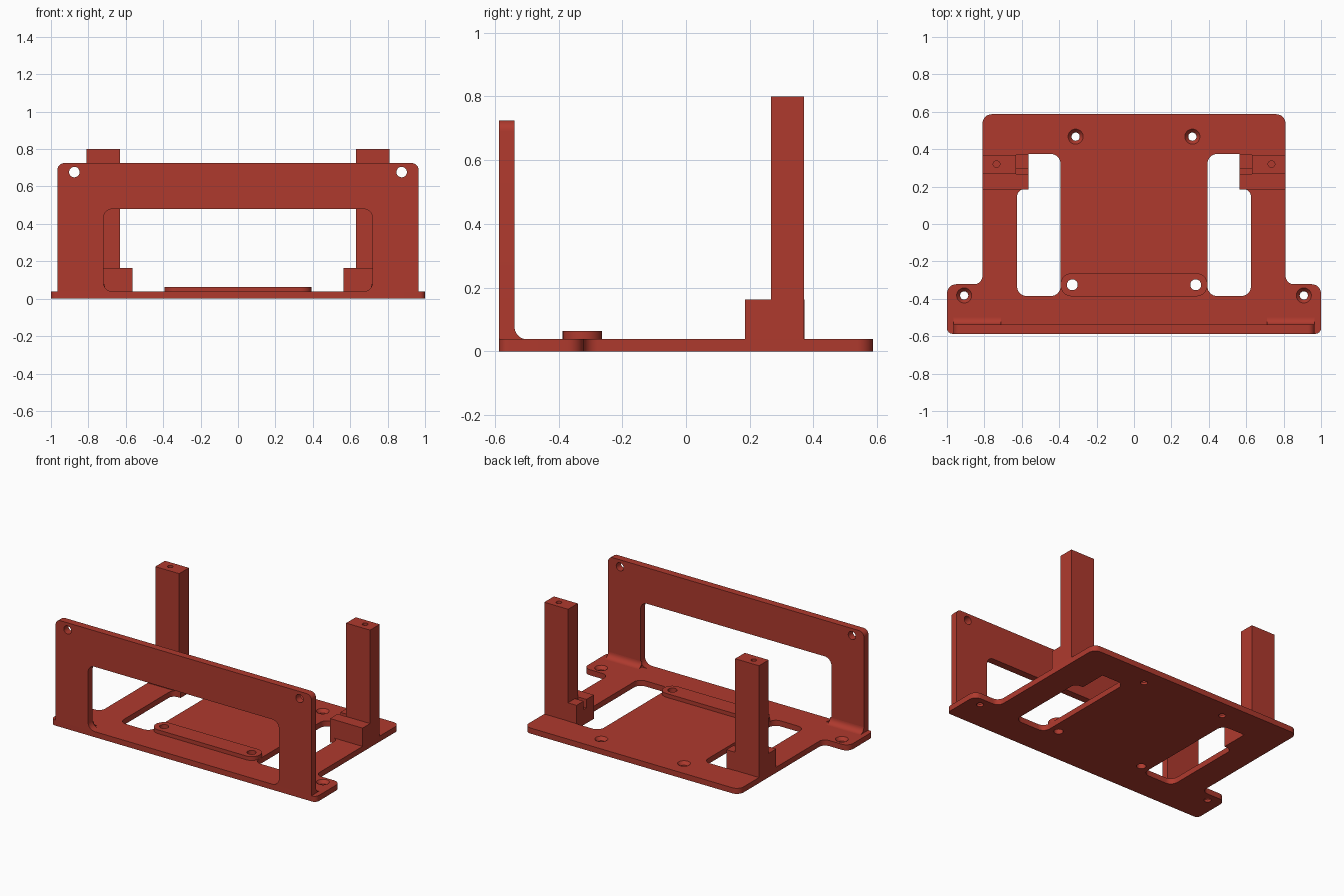
import bpy, bmesh, math
from mathutils import Vector

if "Cube" in bpy.data.objects:
    bpy.data.objects.remove(bpy.data.objects["Cube"])

RED = bpy.data.materials.new("brick_red")
RED.diffuse_color = (0.43, 0.042, 0.027, 1)
RED.use_nodes = True
RED.node_tree.nodes["Principled BSDF"].inputs["Base Color"].default_value = RED.diffuse_color


def rounded(points, steps=8):
    """Outline from (x, y, radius) corners, each corner replaced by an arc."""
    out = []
    for i, (x, y, r) in enumerate(points):
        p = Vector((x, y))
        a = (Vector(points[i - 1][:2]) - p).normalized()
        b = (Vector(points[(i + 1) % len(points)][:2]) - p).normalized()
        if r == 0:
            arc = [p]
        else:  # all rounded corners are right angles
            c = p + (a + b) * r
            arc = [c - b * r * math.cos(t) - a * r * math.sin(t)
                   for t in (math.pi / 2 * k / steps for k in range(steps + 1))]
        out += [q for q in arc if not out or (q - out[-1]).length > 1e-5]
    return out


def box2d(x0, x1, y0, y1, r=0):
    return rounded([(x0, y0, r), (x1, y0, r), (x1, y1, r), (x0, y1, r)])


def circle(x, y, r, n=32):
    return [Vector((x + r * math.cos(2 * math.pi * i / n),
                    y + r * math.sin(2 * math.pi * i / n))) for i in range(n)]


def prism(name, outline, lo, hi, axis="Z", top=None):
    """Extrude an outline along an axis; `top` gives a different end outline."""
    def place(p, d):
        return {"Z": (p.x, p.y, d), "Y": (p.x, d, p.y), "X": (d, p.x, p.y)}[axis]
    bm = bmesh.new()
    a = [bm.verts.new(place(p, lo)) for p in outline]
    b = [bm.verts.new(place(p, hi)) for p in (top or outline)]
    bm.faces.new(a)
    bm.faces.new(b)
    for i in range(len(a)):
        j = (i + 1) % len(a)
        bm.faces.new((a[i], a[j], b[j], b[i]))
    bmesh.ops.recalc_face_normals(bm, faces=bm.faces)
    me = bpy.data.meshes.new(name)
    bm.to_mesh(me)
    bm.free()
    me.materials.append(RED)
    ob = bpy.data.objects.new(name, me)
    bpy.context.collection.objects.link(ob)
    return ob


def cut(ob, cutters):
    for c in cutters:
        c.hide_render = True
        m = ob.modifiers.new("cut", "BOOLEAN")
        m.operation, m.solver, m.object = "DIFFERENCE", "EXACT", c
    dg = bpy.context.evaluated_depsgraph_get()
    me = bpy.data.meshes.new_from_object(ob.evaluated_get(dg))
    ob.modifiers.clear()
    ob.data = me
    for c in cutters:
        bpy.data.objects.remove(c)


T, Y = 0.038, 0.587      # plate thickness, half depth

# Base plate with wide front ears
half = [(1, -Y, 0.03), (1, -0.322, 0.05), (0.81, -0.322, 0.045), (0.81, Y, 0.05)]
plate = prism("base_plate", rounded(half + [(-x, y, r) for x, y, r in reversed(half)]), 0, T)
holes = []
for s in (-1, 1):
    window = [(0.393, -0.385, 0.05), (0.625, -0.385, 0.05), (0.625, 0.187, 0.04),
              (0.565, 0.187, 0), (0.565, 0.374, 0), (0.393, 0.374, 0.05)]
    holes.append(prism("window_cutter", rounded([(s * x, y, r) for x, y, r in window]), -0.1, 0.1))
    holes.append(prism("bar_hole_cutter", circle(s * 0.33, -0.325, 0.029), -0.1, 0.1))
    # Countersunk screw holes
    for x, y in ((0.312, 0.467), (0.908, -0.382)):
        holes.append(prism("screw_cutter", circle(s * x, y, 0.022), -0.1, 0.1))
        holes.append(prism("sink_cutter", circle(s * x, y, 0.022), 0.016, T + 0.002,
                           top=circle(s * x, y, 0.042)))
cut(plate, holes)

# Raised bar behind the front opening
bar = prism("raised_bar", box2d(-0.393, 0.393, -0.387, -0.263, 0.06), T, 0.064)
cut(bar, [prism("bar_hole_cutter", circle(s * 0.33, -0.325, 0.029), -0.1, 0.2) for s in (-1, 1)])

# Front wall: a frame standing on the plate
side = [(0.67, T, 0), (0.965, T, 0), (0.965, 0.725, 0.035)]
inner = [(-0.67, T, 0), (-0.72, T, 0.05), (-0.72, 0.48, 0.05),
         (0.72, 0.48, 0.05), (0.72, T, 0.05)]
frame = side + [(-x, z, r) for x, z, r in reversed(side[1:])] + inner
wall = prism("front_wall", rounded(frame), -Y, -0.538, "Y")
cut(wall, [prism("wall_hole_cutter", circle(s * 0.875, 0.677, 0.028), -0.8, -0.3, "Y")
           for s in (-1, 1)])

# Curved gusset joining wall and plate
r = 0.038
gusset = [Vector((-0.538, T))] + [
    Vector((-0.538 + r - r * math.sin(t), T + r - r * math.cos(t)))
    for t in (math.pi / 2 * k / 8 for k in range(9))]
for s, label in ((-1, "left"), (1, "right")):
    prism(label + "_gusset", gusset, s * 0.71, s * 0.965, "X")

    # Rear post with a blind screw hole on top
    xs = sorted((s * 0.63, s * 0.81))
    post = prism(label + "_post", box2d(*xs, 0.266, 0.37), T, 0.8)
    cut(post, [prism("pilot_cutter", circle(s * 0.735, 0.32, 0.018), 0.7, 0.9)])

    # Foot block around the post: front part, and inner part with a slot
    prism(label + "_foot", box2d(*sorted((s * 0.565, s * 0.81)), 0.185, 0.266), T, 0.163)
    slot = rounded([(y, z, 0) for y, z in (
        (0.266, T), (0.372, T), (0.372, 0.163), (0.296, 0.163), (0.296, 0.105), (0.266, 0.105))])
    prism(label + "_slotted_foot", slot, s * 0.565, s * 0.63, "X")

# Smooth the rounded edges only
for ob in bpy.context.collection.objects:
    ob.select_set(True)
    bpy.context.view_layer.objects.active = ob
bpy.ops.object.shade_smooth_by_angle(angle=math.radians(30))
